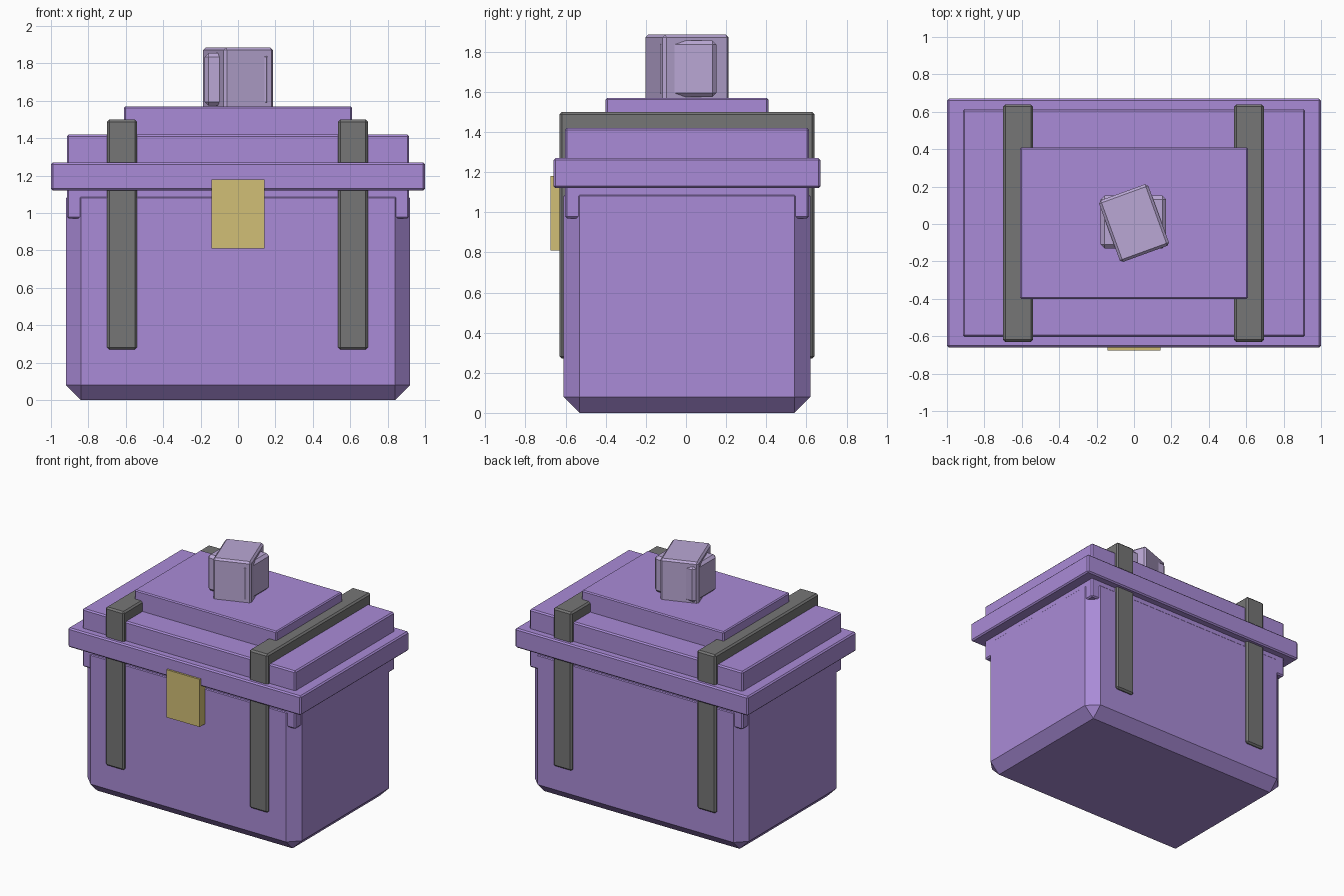
import bpy
import bmesh
import math
from mathutils import Matrix, Vector

cube = bpy.data.objects.get("Cube")
if cube:
    bpy.data.objects.remove(cube, do_unlink=True)


def material(name, color):
    mat = bpy.data.materials.new(name)
    mat.use_nodes = True
    mat.diffuse_color = (*color, 1)
    mat.node_tree.nodes["Principled BSDF"].inputs["Base Color"].default_value = (*color, 1)
    return mat


purple = material("purple", (0.40, 0.26, 0.68))
lilac = material("pale lilac", (0.49, 0.39, 0.66))
grey = material("dark grey", (0.18, 0.18, 0.18))
gold = material("dull gold", (0.64, 0.52, 0.18))


def box(name, mat, low, high, bevel=0.0, turn=0.0):
    """Box between two corners with flat chamfers, turned about its own z axis."""
    low, high = Vector(low), Vector(high)
    bm = bmesh.new()
    bmesh.ops.create_cube(bm, size=1, matrix=Matrix.Diagonal((*(high - low), 1)))
    if bevel:
        bmesh.ops.bevel(bm, geom=bm.edges[:], offset=bevel, segments=1,
                        profile=0.5, affect='EDGES')
    mesh = bpy.data.meshes.new(name)
    bm.to_mesh(mesh)
    bm.free()
    mesh.materials.append(mat)
    obj = bpy.data.objects.new(name, mesh)
    obj.location = (low + high) / 2
    obj.rotation_euler.z = math.radians(turn)
    bpy.context.collection.objects.link(obj)
    return obj


# Chest body with wide chamfers
box("body", purple, (-0.92, -0.61, 0), (0.92, 0.62, 1.16), 0.08)

# Stepped lid
box("lid_collar", purple, (-0.915, -0.604, 0.97), (0.915, 0.614, 1.42), 0.01)
box("lid_rim", purple, (-1, -0.66, 1.12), (1, 0.67, 1.27), 0.01)
box("lid_top", purple, (-0.61, -0.4, 1.27), (0.61, 0.41, 1.57), 0.008)

# Straps wrapped around the chest
for side, x in (("left", 0.615), ("right", -0.62)):
    box(side + "_strap", grey, (x - 0.08, -0.63, 0.27), (x + 0.08, 0.64, 1.5), 0.012)

# Lock plate on the front
box("lock_plate", gold, (-0.143, -0.675, 0.81), (0.143, -0.6, 1.18))

# Handle made of two crossed blocks
box("handle_base", lilac, (-0.178, -0.13, 1.575), (0.172, 0.152, 1.855), 0.02)
box("handle_block", lilac, (-0.14, -0.17, 1.55), (0.14, 0.18, 1.885), 0.014, 20)
